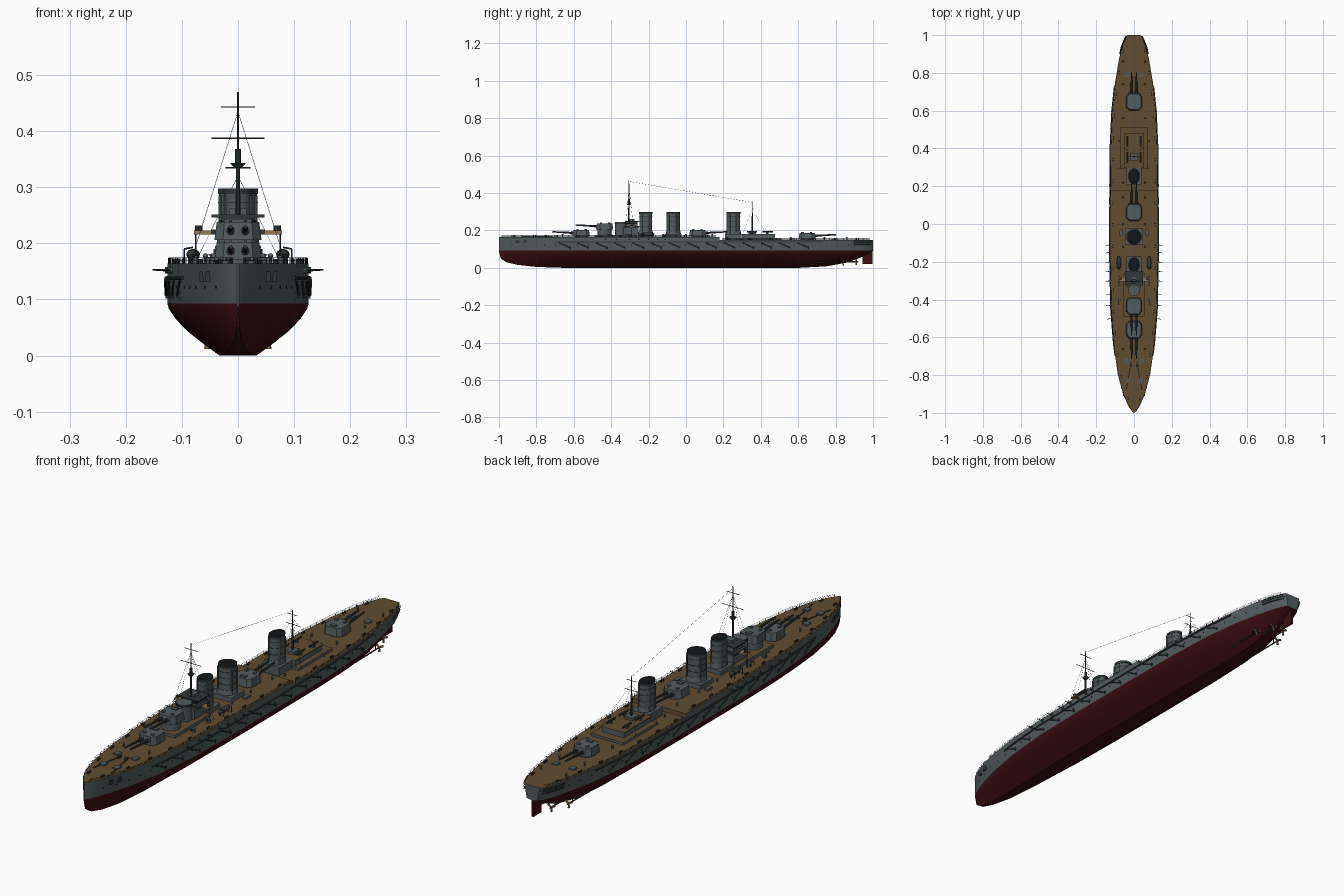
import bpy, bmesh, math
from mathutils import Vector, Matrix

if "Cube" in bpy.data.objects:
    bpy.data.objects.remove(bpy.data.objects["Cube"])

COL = {"hull_grey": (.085, .108, .112), "deck_wood": (.125, .073, .028), "bottom_red": (.05, .004, .006),
       "dark_grey": (.03, .04, .043), "black": (.006, .008, .009), "bronze": (.3, .19, .09)}
MATS, ID = [], {}
for n, c in COL.items():
    m = bpy.data.materials.new(n)
    m.diffuse_color = (*c, 1)
    m.use_nodes = True
    m.node_tree.nodes["Principled BSDF"].inputs["Base Color"].default_value = m.diffuse_color
    ID[n] = len(MATS)
    MATS.append(m)
GREY, WOOD, RED, DARK, BLACK, BRONZE = range(6)


def finish(name, bm, angle=35):
    bmesh.ops.recalc_face_normals(bm, faces=bm.faces)
    me = bpy.data.meshes.new(name)
    bm.to_mesh(me)
    bm.free()
    for m in MATS:
        me.materials.append(m)
    me.polygons.foreach_set("use_smooth", [True] * len(me.polygons))
    me.set_sharp_from_angle(angle=math.radians(angle))
    bpy.context.collection.objects.link(bpy.data.objects.new(name, me))


def paint(verts, mat, top=None):
    for f in {f for v in verts for f in v.link_faces}:
        f.normal_update()
        f.material_index = top if top is not None and f.normal.z > .9 else mat


def box(bm, x0, x1, y0, y1, z0, z1, mat=GREY, top=None):
    M = Matrix.Translation(((x0+x1)/2, (y0+y1)/2, (z0+z1)/2)) @ Matrix.Diagonal((x1-x0, y1-y0, z1-z0, 1))
    paint(bmesh.ops.create_cube(bm, size=1, matrix=M)["verts"], mat, top)


def rod(bm, a, b, r, mat=DARK, seg=6, r2=None, sx=1, top=None):
    a, b = Vector(a), Vector(b)
    d = b - a
    rot = Matrix.Identity(4) if abs(d.x)+abs(d.y) < 1e-6 else d.to_track_quat('Z', 'Y').to_matrix().to_4x4()
    M = Matrix.Translation((a+b)/2) @ rot @ Matrix.Diagonal((sx, 1, 1, 1))
    v = bmesh.ops.create_cone(bm, cap_ends=True, segments=seg, radius1=r, radius2=r if r2 is None else r2,
                              depth=d.length, matrix=M)["verts"]
    paint(v, mat, top)


def ball(bm, loc, size, mat=GREY):
    M = Matrix.Translation(loc) @ Matrix.Diagonal((*size, 1))
    paint(bmesh.ops.create_uvsphere(bm, u_segments=12, v_segments=8, radius=1, matrix=M)["verts"], mat)


# Hull stations: y, deck half width, keel height, waterline width ratio
ST = [(-1, .002, .085, 1), (-.99, .012, .05, .8), (-.96, .032, .03, .75), (-.9, .058, .016, .8), (-.8, .085, .005, .88),
      (-.65, .107, 0, .95), (-.45, .121, 0, 1), (-.2, .126, 0, 1), (.1, .126, 0, 1), (.4, .124, 0, 1), (.6, .115, 0, 1),
      (.75, .1, .008, .97), (.87, .08, .03, .9), (.94, .063, .058, .85), (.985, .045, .083, .8), (1, .035, .09, .7)]
WL, STEP = .093, .18


def station(y):
    for a, b in zip(ST, ST[1:]):
        if y <= b[0]:
            t = (y-a[0])/(b[0]-a[0])
            return [p+(q-p)*t for p, q in zip(a, b)]
    return ST[-1]


def deck(y):
    return .164 if y < STEP else .148


def side(y, z):
    _, w, _, r = station(y)
    return w*(r+(1-r)*min(1, (z-WL)/(deck(y)-WL)))


bm = bmesh.new()
rings = []
for y in sorted([s[0] for s in ST]+[STEP-.001, STEP]):
    _, w, k, r = station(y)
    half = [(w, deck(y)), (side(y, .125), .125)]
    half += [(w*r*f, k+(WL-k)*h) for f, h in
             ((1, 1), (.976, .89), (.88, .7), (.72, .47), (.48, .215), (.26, 0))]
    pts = half + [(-x, z) for x, z in reversed(half)]
    rings.append([bm.verts.new((x, y, z)) for x, z in pts])
for a, b in zip(rings, rings[1:]):
    for i in range(16):
        j = (i+1) % 16
        f = bm.faces.new((a[i], a[j], b[j], b[i]))
        f.material_index = WOOD if i == 15 else GREY if i in (0, 1, 13, 14) else RED
    if b[0].co.y == STEP:
        f.material_index = GREY
for r in (rings[0], rings[-1]):
    bm.faces.new(r)
finish("hull", bm)

# Rudder, shafts and propellers
bm = bmesh.new()
box(bm, -.004, .004, .943, .997, .02, .094, RED)
finish("rudder", bm)
bm = bmesh.new()
for s in (-1, 1):
    for x, y, z in ((.025, .91, .033), (.055, .84, .03)):
        rod(bm, (s*x, y-.16, z-.002), (s*x, y+.01, z), .003, DARK)
        rod(bm, (s*x, y-.025, z), (s*x, y-.025, z+.035), .002, RED)
        rod(bm, (s*x, y-.006, z), (s*x, y+.012, z), .005, BRONZE, 8, .001)
        for k in range(3):
            a = k*math.tau/3+.5
            c = Vector((s*x, y, z))
            d = Vector((math.cos(a), 0, math.sin(a)))
            rod(bm, c, c+d*.018, .003, BRONZE, 6, .005, 1)
finish("propellers", bm)

# Railings, net shelf, net booms, casemate guns, portholes, stern walk
rail, net, guns, ports, walk = (bmesh.new() for _ in range(5))
for s in (-1, 1):
    def pt(y, z, o=0):
        return (s*(side(y, min(z, deck(y)))+o), y, z)
    ys = [-.985+i*.0358 for i in range(56)]
    for y, y2 in zip(ys, ys[1:]):
        rod(rail, pt(y, deck(y), -.002), pt(y, deck(y)+.01, -.002), .0009, DARK, 4)
        if deck(y) == deck(y2):
            for h in (.005, .01):
                rod(rail, pt(y, deck(y)+h, -.002), pt(y2, deck(y)+h, -.002), .0005, DARK, 4)
        if -.72 < y < .72:
            rod(net, pt(y, .138, .002), pt(y2, .138, .002), .0035, DARK, 6)
    for i in range(14):
        y = -.68+i*.098
        rod(net, pt(y, .135, .004), pt(y+.06, .108, .003), .0022, DARK, 6)
        rod(net, pt(y+.06, .102, .001), pt(y+.06, .114, .001), .003, DARK, 6)
    for y in (-.5, -.43, -.37, -.3, -.25, -.2, -.15, -.11):
        rod(guns, pt(y, .152, -.006), pt(y, .152, .004), .006, GREY, 8)
        rod(guns, pt(y, .152), pt(y-.004, .153, .026), .0022, DARK, 6, .0015)
    for i in range(32):
        y = -.93+i*.058
        rod(ports, pt(y, .122, -.003), pt(y, .122, .001), .0028, BLACK, 8)
    wy = [.9, .94, .97, .994]
    for a, b in zip(wy, wy[1:]):
        for z in (.124, .134, .142):
            rod(walk, pt(a, z, .006), pt(b, z, .006), .002 if z < .13 else .0012, DARK, 4)
        rod(walk, pt(a, .122, .006), pt(a, .144, .006), .001, DARK, 4)
    for y in (-.9, -.86):
        box(ports, *sorted((s*(side(y, .14)-.004), s*(side(y, .14)+.004))), y-.01, y+.01, .132, .15, DARK)
rod(walk, (-.04, .994, .134), (.04, .994, .134), .0015, DARK, 4)
for n, b in (("railings", rail), ("torpedo_net_booms", net), ("casemate_guns", guns), ("portholes", ports), ("stern_walk", walk)):
    finish(n, b)


# Main gun turrets: barbette, tapered gunhouse, hoods, twin barrels
def turret(name, y, z, d, base):
    bm = bmesh.new()
    rod(bm, (0, y, base), (0, y, z), .037, GREY, 24)
    half = [(.027, -.046), (.042, -.026), (.042, .03), (.027, .046)]
    plan = half+[(-x, v) for x, v in reversed(half)]
    lo, hi = ([bm.verts.new((x*k, y-d*v*-1*k, z+h)) for x, v in plan] for k, h in ((1, 0), (.9, .032)))
    for i in range(8):
        j = (i+1) % 8
        bm.faces.new((lo[i], lo[j], hi[j], hi[i]))
    bm.faces.new(lo)
    bm.faces.new(hi)
    for s in (-1, 1):
        rod(bm, (s*.013, y-d*.035, z+.016), (s*.013, y-d*.056, z+.017), .0075, DARK, 10)
        rod(bm, (s*.013, y-d*.05, z+.017), (s*.013, y-d*.155, z+.023), .0055, DARK, 10, .0035)
        box(bm, s*.02-.005, s*.02+.005, y-d*.02-.006, y-d*.02+.006, z+.03, z+.037)
    box(bm, -.012, .012, y+d*.025-.007, y+d*.025+.007, z+.03, z+.037)
    finish(name, bm)


turret("turret_fore", -.56, .17, 1, .16)
turret("turret_fore_raised", -.435, .206, 1, .16)
turret("turret_midship", .063, .17, -1, .16)
turret("turret_aft", .648, .155, -1, .145)


# Funnels: casing, elliptical stack, bands, dark cap, steam pipes
def funnel(name, y, rx, ry, base):
    bm = bmesh.new()
    k = rx/ry
    box(bm, -rx-.014, rx+.014, y-ry-.008, y+ry+.008, base, .182)
    rod(bm, (0, y, .18), (0, y, .2), ry*1.18, GREY, 24, ry*1.04, k)
    rod(bm, (0, y, .18), (0, y, .297), ry, GREY, 28, None, k, BLACK)
    for z in (.222, .248, .272):
        rod(bm, (0, y, z), (0, y, z+.002), ry*1.04, DARK, 28, None, k)
    rod(bm, (0, y, .288), (0, y, .298), ry*1.05, DARK, 28, None, k, BLACK)
    for s in (-1, 1):
        for v in (-.5, .5):
            rod(bm, (s*rx*.95, y+v*ry, .18), (s*rx*.95, y+v*ry, .285), .003, GREY)
    finish(name, bm)


funnel("funnel_fore", -.215, .025, .034, .16)
funnel("funnel_middle", -.068, .034, .035, .16)
funnel("funnel_rear", .253, .026, .036, .145)

# Bridge and conning tower
bm = bmesh.new()
box(bm, -.056, .056, -.49, -.26, .16, .176, GREY, WOOD)
box(bm, -.036, .036, -.335, -.255, .175, .218)
rod(bm, (0, -.35, .17), (0, -.35, .245), .03, GREY, 20)
rod(bm, (0, -.35, .236), (0, -.35, .241), .031, BLACK, 20)
box(bm, -.078, .078, -.305, -.275, .216, .223, BRONZE)
box(bm, -.047, .047, -.325, -.25, .216, .225, DARK)
box(bm, -.034, .034, -.32, -.26, .225, .247, GREY)
box(bm, -.035, .035, -.321, -.262, .234, .242, BLACK)
box(bm, -.047, .047, -.325, -.25, .246, .251, DARK)
box(bm, -.015, .015, -.305, -.275, .25, .262)
for s in (-1, 1):
    rod(bm, (s*.075, -.29, .164), (s*.075, -.29, .23), .0015)
    rod(bm, (s*.07, -.29, .222), (s*.07, -.29, .232), .007, DARK, 8)
    for y in (-.4, -.3):
        rod(bm, (s*.078, y, .164), (s*.078, y, .178), .008, GREY, 10)
        rod(bm, (s*.078, y, .175), (s*.082, y-.025, .178), .002)
finish("bridge", bm)

# Aft deckhouse
bm = bmesh.new()
box(bm, -.073, .073, .29, .51, .145, .158, GREY, WOOD)
box(bm, -.05, .05, .3, .475, .158, .18, GREY, WOOD)
box(bm, -.053, .053, .297, .478, .178, .181, GREY, WOOD)
box(bm, -.02, .02, .335, .375, .18, .192)
for s in (-1, 1):
    for y in (.35, .435):
        rod(bm, (s*.037, y, .18), (s*.037, y, .19), .007, GREY, 10)
        rod(bm, (s*.037, y-.025, .192), (s*.037, y+.03, .193), .004, DARK, 8)
finish("aft_deckhouse", bm)

# Masts with yards, platforms and stays
bm = bmesh.new()
for y, base, top, yards, foot in ((-.305, .164, .47, ((.443, .03), (.387, .047)), .03),
                                 (.355, .148, .355, ((.335, .022), (.295, .03)), .09)):
    rod(bm, (0, y, base), (0, y, base+(top-base)*.62), .005, DARK, 8, .0035)
    rod(bm, (0, y, base), (0, y, top), .0028, DARK, 8, .0015)
    for z, w in yards:
        rod(bm, (-w, y, z), (w, y, z), .0013, DARK)
    for s in (-1, 1):
        for o in (-foot*.7, foot):
            rod(bm, (0, y, top-.035), (s*.085, y+o, base), .0004, DARK, 4)
rod(bm, (0, -.305, .335), (0, -.305, .343), .007, DARK, 12, .014)
rod(bm, (0, -.305, .343), (0, -.305, .368), .005, DARK, 8)
rod(bm, (0, -.305, .462), (0, .355, .35), .0005, DARK, 4)
finish("masts_and_rigging", bm)

# Boats, anchor chains, hatches, bollards, vents
boats, fit = bmesh.new(), bmesh.new()
for s in (-1, 1):
    ball(boats, (s*.08, -.205, .18), (.012, .037, .01), DARK)
    for y in (-.23, -.18):
        rod(boats, (s*.08, y, .164), (s*.08, y, .178), .003)
        rod(boats, (s*.096, y, .164), (s*.096, y, .19), .0015)
        rod(boats, (s*.096, y, .19), (s*.08, y, .193), .0015)
    for y, x in ((-.725, .04), (.79, .038), (-.83, .03)):
        box(fit, s*x-.012, s*x+.012, y-.012, y+.012, deck(y), deck(y)+.006)
    rod(fit, (s*.015, -.73, .166), (s*.042, -.88, .166), .0025, DARK)
    rod(fit, (s*.016, -.75, .164), (s*.016, -.75, .175), .007, DARK, 10)
    for i in range(17):
        y = -.93+i*.115
        x = max(side(y, deck(y))-.014, .012)
        for o in (0, .012):
            rod(fit, (s*x, y+o, deck(y)), (s*x, y+o, deck(y)+.008), .0035, DARK, 8)
    for y in (-.66, -.12, 0, .14, .22, .56, .74, .86):
        rod(fit, (s*.058, y, deck(y)), (s*.058, y, deck(y)+.014), .003, GREY, 8)
        ball(fit, (s*.058, y, deck(y)+.014), (.005, .005, .004))
    box(fit, s*.07-.008, s*.07+.008, -.06, -.03, .164, .172)
finish("boats", boats)
finish("deck_fittings", fit)
